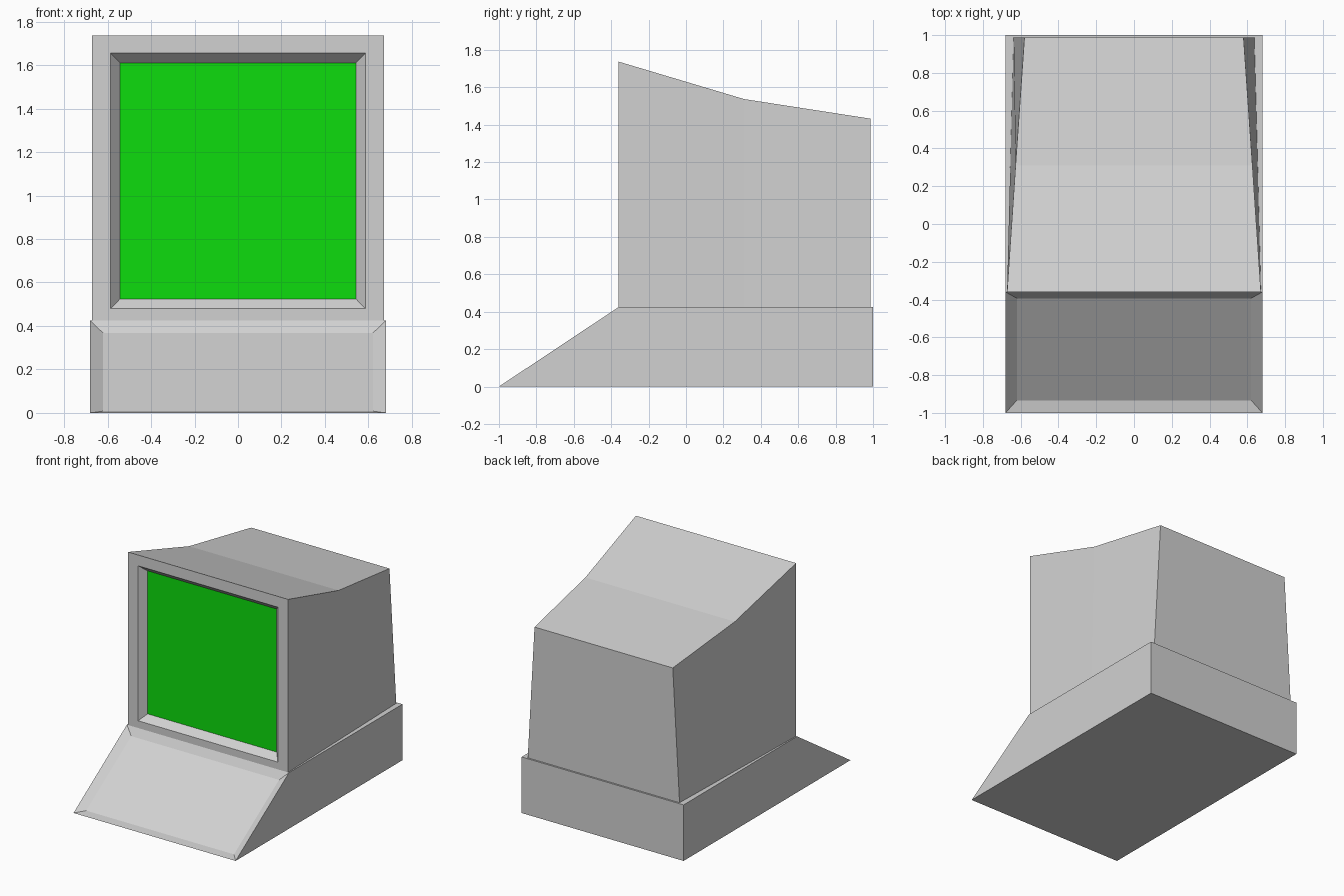
import bpy
import bmesh

default = bpy.data.objects.get("Cube")
if default:
    bpy.data.objects.remove(default, do_unlink=True)


def material(name, rgb):
    m = bpy.data.materials.new(name)
    m.use_nodes = True
    m.diffuse_color = (*rgb, 1)
    m.node_tree.nodes["Principled BSDF"].inputs["Base Color"].default_value = (*rgb, 1)
    return m


def finish(bm, name, *materials):
    bmesh.ops.recalc_face_normals(bm, faces=bm.faces)
    mesh = bpy.data.meshes.new(name)
    bm.to_mesh(mesh)
    bm.free()
    for m in materials:
        mesh.materials.append(m)
    obj = bpy.data.objects.new(name, mesh)
    bpy.context.collection.objects.link(obj)
    return obj


def loft(rings):
    """Closed skin through rings of points; the first face is the first cap."""
    bm = bmesh.new()
    loops = [[bm.verts.new(p) for p in ring] for ring in rings]
    first = bm.faces.new(loops[0])
    n = len(loops[0])
    for a, b in zip(loops, loops[1:]):
        for i in range(n):
            j = (i + 1) % n
            bm.faces.new((a[i], a[j], b[j], b[i]))
    bm.faces.new(loops[-1])
    return bm, first


def section(y, low_half, top_half, low, top):
    return [(-low_half, y, low), (low_half, y, low),
            (top_half, y, top), (-top_half, y, top)]


grey = material("casing grey", (0.64, 0.64, 0.64))
green = material("screen green", (0.004, 0.72, 0.004))

# Wedge-fronted base with a shallow recessed panel on the slope
profile = [(-1, 0), (1, 0), (1, 0.425), (-0.36, 0.425)]
bm, _ = loft([[(x, y, z) for y, z in profile] for x in (-0.68, 0.68)])
bmesh.ops.recalc_face_normals(bm, faces=bm.faces)
bm.normal_update()
slope = min(bm.faces, key=lambda f: f.calc_center_median().y)
bmesh.ops.inset_individual(bm, faces=[slope], thickness=0.06, depth=-0.03,
                           use_even_offset=True)
finish(bm, "keyboard_base", grey)

# Monitor: screen, bevelled opening, front frame, then the tapering case
bm, screen = loft([
    section(-0.31, 0.542, 0.542, 0.525, 1.61),
    section(-0.36, 0.586, 0.586, 0.48, 1.655),
    section(-0.36, 0.672, 0.672, 0.422, 1.737),
    section(0.31, 0.655, 0.627, 0.422, 1.537),
    section(0.987, 0.637, 0.58, 0.422, 1.432),
])
screen.material_index = 1
finish(bm, "monitor_case_and_screen", grey, green)
